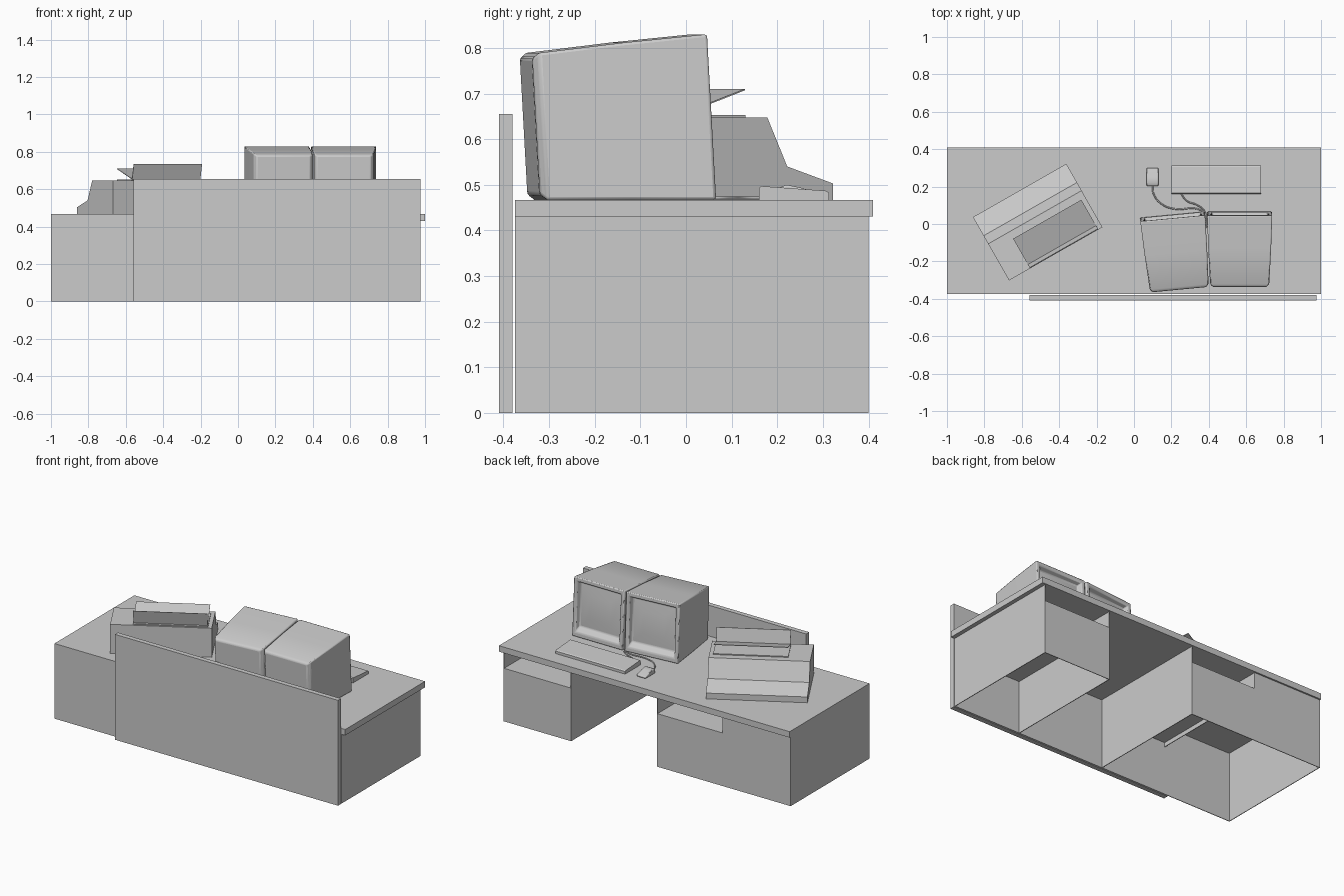
import bpy, bmesh
from math import radians
from mathutils import Matrix

if "Cube" in bpy.data.objects:
    bpy.data.objects.remove(bpy.data.objects["Cube"])

DESK = 0.467   # desk surface height
T = 0.004      # sheet thickness


def finish(name, bm, loc=(0, 0, 0), rot=0):
    bmesh.ops.recalc_face_normals(bm, faces=bm.faces[:])
    me = bpy.data.meshes.new(name)
    bm.to_mesh(me)
    bm.free()
    ob = bpy.data.objects.new(name, me)
    ob.location = loc
    ob.rotation_euler.z = radians(rot)
    bpy.context.collection.objects.link(ob)
    return ob


def box(name, x0, x1, y0, y1, z0, z1):
    bm = bmesh.new()
    m = Matrix.Translation(((x0 + x1) / 2, (y0 + y1) / 2, (z0 + z1) / 2))
    m = m @ Matrix.Diagonal((x1 - x0, y1 - y0, z1 - z0, 1))
    bmesh.ops.create_cube(bm, size=1, matrix=m)
    return finish(name, bm)


def prism(name, profile, x0, x1, loc=(0, 0, 0), rot=0):
    """Extrude a (y, z) profile along x."""
    bm = bmesh.new()
    face = bm.faces.new([bm.verts.new((x0, y, z)) for y, z in profile])
    new = bmesh.ops.extrude_face_region(bm, geom=[face])["geom"]
    verts = [g for g in new if isinstance(g, bmesh.types.BMVert)]
    bmesh.ops.translate(bm, verts=verts, vec=(x1 - x0, 0, 0))
    return finish(name, bm, loc, rot)


def bevel(ob, width, segments):
    mod = ob.modifiers.new("bevel", "BEVEL")
    mod.width, mod.segments = width, segments
    mod.limit_method = "ANGLE"
    mod.angle_limit = radians(40)


def smooth(ob, angle):
    bpy.ops.object.select_all(action="DESELECT")
    ob.select_set(True)
    bpy.context.view_layer.objects.active = ob
    bpy.ops.object.shade_smooth_by_angle(angle=radians(angle))


# Desk top, privacy panel and back wall
box("desk_top", -1, 1, -0.375, 0.41, 0.43, DESK)
box("privacy_panel", -0.56, 0.975, -0.41, -0.38, 0, 0.655)
box("desk_back", -1, 0.975, -0.375, -0.375 + T, 0, 0.43)

# Pedestals: thin walls, open underneath, with a shelf slot under the top
for name, x in (("left_outer_wall", -1), ("left_inner_wall", -0.08 - T),
                ("right_inner_wall", 0.51), ("right_outer_wall", 0.975 - T)):
    box(name, x, x + T, -0.375, 0.4, 0, 0.43)
for side, x0, x1 in (("left", -0.535, -0.08), ("right", 0.51, 0.975)):
    box(side + "_slot_front", x0, x1, 0.4 - T, 0.4, 0, 0.33)
    box(side + "_slot_shelf", x0, x1, -0.375, 0.4, 0.33 - T, 0.33)
box("left_pedestal_front", -1, -0.535, 0.4 - T, 0.4, 0, 0.43)
box("slot_divider", -0.535, -0.535 + T, -0.375, 0.4, 0.3, 0.43)


def monitor(name, loc, rot):
    # sections: depth, half width, bottom, top (relative to the desk surface)
    sections = [(-0.386, 0.143, 0.012, 0.310), (-0.370, 0.158, 0.0, 0.322),
                (-0.18, 0.168, 0.0, 0.345), (0.0, 0.174, 0.0, 0.363),
                (0.0, 0.150, 0.030, 0.338), (-0.028, 0.140, 0.058, 0.325),
                (-0.018, 0.07, 0.125, 0.258)]
    bm = bmesh.new()
    rings = []
    for y, w, z0, z1 in sections:
        rings.append([bm.verts.new((sx * w, y - 0.055 * z, z))
                      for sx, z in ((-1, z0), (1, z0), (1, z1), (-1, z1))])
    for a, b in zip(rings, rings[1:]):
        for i in range(4):
            j = (i + 1) % 4
            bm.faces.new((a[i], a[j], b[j], b[i]))
    bm.faces.new(rings[0])
    bm.faces.new(rings[-1])
    ob = finish(name, bm, loc, rot)
    bevel(ob, 0.006, 2)
    smooth(ob, 35)


# Two tube monitors, screens facing +y
monitor("left_monitor", (0.205, 0.05, DESK), 5.4)
monitor("right_monitor", (0.565, 0.066, DESK), 0)

# Keyboard and mouse
prism("keyboard", [(0.16, 0.467), (0.313, 0.467), (0.313, 0.483),
                   (0.305, 0.487), (0.165, 0.497), (0.16, 0.493)], 0.2, 0.68)
mouse = prism("mouse", [(0.203, 0.467), (0.3, 0.467), (0.3, 0.479),
                        (0.25, 0.494), (0.22, 0.5), (0.203, 0.493)], 0.068, 0.13)
bevel(mouse, 0.004, 2)
smooth(mouse, 40)


def cable(name, points):
    cu = bpy.data.curves.new(name, "CURVE")
    cu.dimensions = "3D"
    cu.bevel_depth, cu.bevel_resolution, cu.resolution_u = 0.004, 1, 6
    sp = cu.splines.new("BEZIER")
    sp.bezier_points.add(len(points) - 1)
    for p, (x, y) in zip(sp.bezier_points, points):
        p.co = (x, y, DESK + 0.004)
        p.handle_left_type = p.handle_right_type = "AUTO"
    bpy.context.collection.objects.link(bpy.data.objects.new(name, cu))


# Cables running between the monitors
cable("mouse_cable", [(0.1, 0.21), (0.105, 0.16), (0.15, 0.105), (0.22, 0.08),
                      (0.34, 0.08), (0.385, 0.05), (0.39, -0.02)])
cable("keyboard_cable", [(0.25, 0.165), (0.28, 0.125), (0.34, 0.10),
                         (0.375, 0.07), (0.386, 0.0)])

# Printer, turned on the desk, with plate and two V-shaped paper sheets
place = dict(loc=(-0.515, 0.01, 0), rot=29.7)
prism("printer_body", [(-0.195, 0.467), (0.195, 0.467), (0.195, 0.503),
                       (0.08, 0.54), (0.03, 0.647), (-0.195, 0.647)],
      -0.2875, 0.2875, **place)
prism("printer_top_plate", [(-0.188, 0.645), (-0.013, 0.645),
                            (-0.013, 0.653), (-0.188, 0.653)], -0.16, 0.265, **place)
prism("front_paper_sheet", [(-0.17, 0.653), (-0.012, 0.707),
                            (-0.012, 0.71), (-0.17, 0.656)], -0.158, 0.262, **place)
prism("rear_paper_sheet", [(-0.17, 0.65), (-0.19, 0.735),
                           (-0.193, 0.735), (-0.173, 0.65)], -0.158, 0.262, **place)
